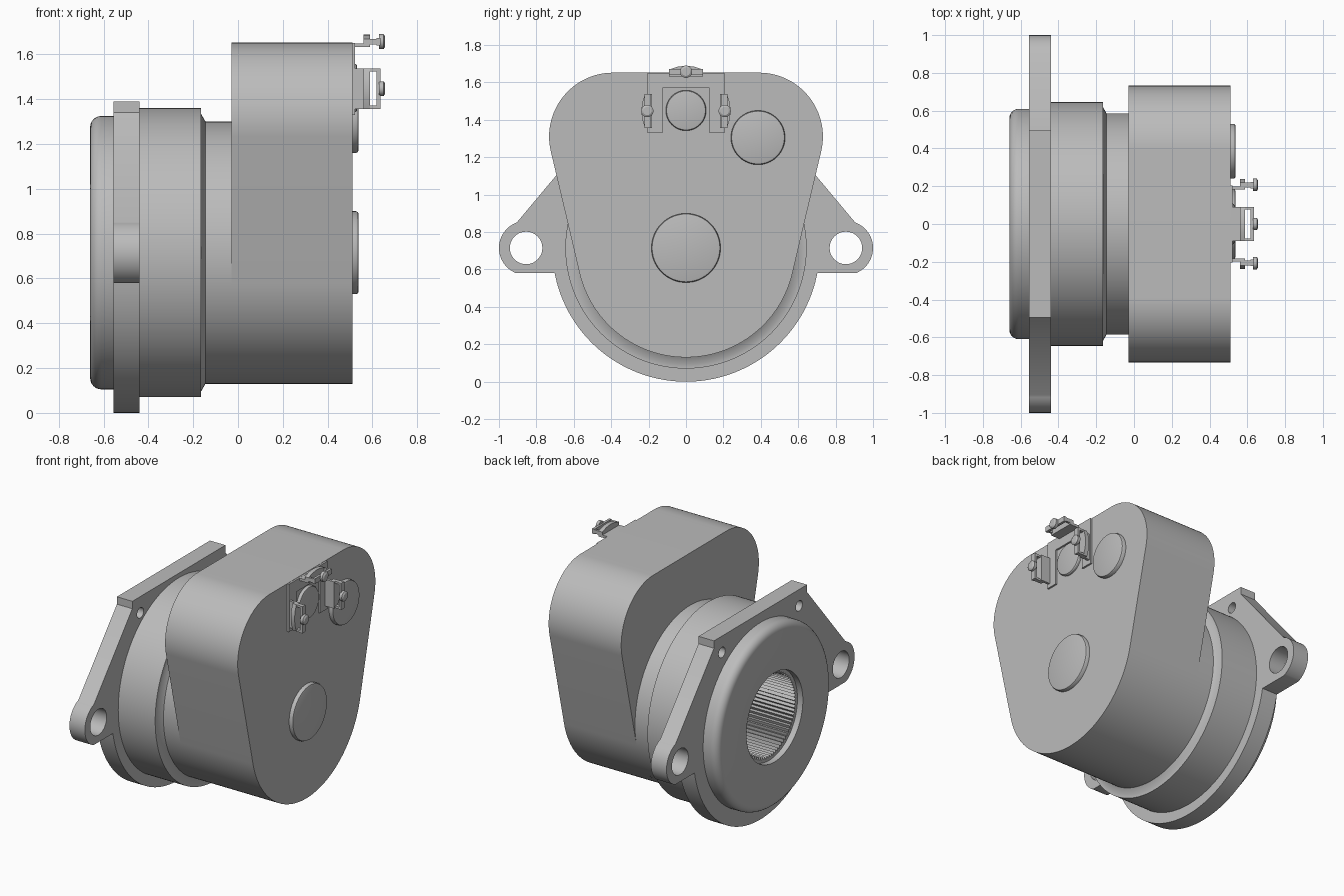
import bpy, bmesh
from math import sin, cos, radians, pi

cube = bpy.data.objects.get("Cube")
if cube:
    bpy.data.objects.remove(cube)

AXIS_Z = 0.715

grey = bpy.data.materials.new("cast grey")
grey.use_nodes = True
grey.diffuse_color = (0.5, 0.5, 0.5, 1)
grey.node_tree.nodes["Principled BSDF"].inputs["Base Color"].default_value = (0.5, 0.5, 0.5, 1)


def finish(name, bm):
    bmesh.ops.recalc_face_normals(bm, faces=bm.faces)
    mesh = bpy.data.meshes.new(name)
    bm.to_mesh(mesh)
    bm.free()
    mesh.materials.append(grey)
    obj = bpy.data.objects.new(name, mesh)
    bpy.context.collection.objects.link(obj)
    bpy.ops.object.select_all(action='DESELECT')
    obj.select_set(True)
    bpy.context.view_layer.objects.active = obj
    bpy.ops.object.shade_smooth_by_angle(angle=radians(30))
    return obj


def arc(y, z, r, start, end, steps=24):
    """Points in the y-z plane, angles in degrees."""
    angles = [radians(start + (end - start) * i / steps) for i in range(steps + 1)]
    return [(y + r * cos(a), z + r * sin(a)) for a in angles]


def circle(y, z, r, steps=48):
    return arc(y, z, r, 0, 360, steps)[:-1]


def rect(y0, y1, z0, z1):
    return [(y0, z0), (y1, z0), (y1, z1), (y0, z1)]


def mirrored(half):
    """Close a +y half outline, listed bottom to top, with its mirror image."""
    return half + [(-y, z) for y, z in reversed(half) if abs(y) > 1e-5]


def prism(name, x0, x1, outline, holes=()):
    """Extrude an outline with optional holes along x."""
    bm = bmesh.new()
    for loop in [outline, *holes]:
        verts = [bm.verts.new((x0, y, z)) for y, z in loop]
        for i, v in enumerate(verts):
            bm.edges.new((v, verts[i - 1]))
    bmesh.ops.triangle_fill(bm, edges=bm.edges[:], use_beauty=True, normal=(1, 0, 0))
    result = bmesh.ops.extrude_face_region(bm, geom=bm.faces[:], use_keep_orig=True)
    moved = [g for g in result["geom"] if isinstance(g, bmesh.types.BMVert)]
    bmesh.ops.translate(bm, verts=moved, vec=(x1 - x0, 0, 0))
    return finish(name, bm)


def lathe(name, profile, y=0, z=AXIS_Z, steps=64):
    """Turn (x, radius, tooth depth) points about an x axis, capping both ends."""
    bm = bmesh.new()
    rings = []
    for x, r, tooth in profile:
        ring = []
        for i in range(steps):
            a = 2 * pi * i / steps
            rr = r + tooth * (i % 2)
            ring.append(bm.verts.new((x, y + rr * cos(a), z + rr * sin(a))))
        rings.append(ring)
    for a, b in zip(rings, rings[1:]):
        for i in range(steps):
            bm.faces.new((a[i - 1], a[i], b[i], b[i - 1]))
    bm.faces.new(rings[0])
    bm.faces.new(rings[-1])
    return finish(name, bm)


# Round body with a splined socket in its rear face
rounded = [(-0.61 - 0.05 * cos(radians(a)), 0.56 + 0.05 * sin(radians(a)), 0)
           for a in range(0, 91, 15)]
lathe("body", [(-0.1, 0.265, 0.018), (-0.62, 0.265, 0.018), (-0.62, 0.3, 0), (-0.66, 0.3, 0),
               *rounded, (-0.5, 0.61, 0), (-0.5, 0.645, 0), (-0.165, 0.645, 0),
               (-0.165, 0.62, 0), (-0.145, 0.585, 0), (-0.03, 0.585, 0)], steps=144)

# Mounting flange with two ears and two small upper holes
flange_half = (arc(0, AXIS_Z, 0.715, -90, -10.9, 40)
               + arc(0.855, AXIS_Z, 0.145, -68.6, 70)
               + [(0.495, 1.34), (0.495, 1.39)])
flange_holes = [circle(0, AXIS_Z, 0.5)]
for side in (-1, 1):
    flange_holes.append(circle(side * 0.855, AXIS_Z, 0.087))
    flange_holes.append(circle(side * 0.41, 1.28, 0.035, 24))
prism("mounting_flange", -0.555, -0.44, mirrored(flange_half), flange_holes)

# Gear housing, wide above and round below
housing_half = (arc(0, AXIS_Z, 0.585, -90, -13.1, 40)
                + arc(0.39, 1.31, 0.342, -13.1, 90, 30))
prism("gear_housing", -0.03, 0.51, mirrored(housing_half))


# Raised covers on the housing face
def cover(name, y, z, r, height):
    lathe(name, [(0.5, r, 0), (0.51 + height * 0.6, r, 0), (0.51 + height * 0.9, r - 0.004, 0),
                 (0.51 + height, r - 0.012, 0)], y, z)


cover("shaft_cover", 0, AXIS_Z, 0.185, 0.028)
cover("motor_cover", 0.385, 1.305, 0.145, 0.028)
cover("terminal_boss", 0, 1.45, 0.108, 0.022)

# Thin U-shaped terminal plate
prism("terminal_plate", 0.505, 0.522,
      [(-0.205, 1.33), (-0.125, 1.33), (-0.125, 1.57), (0.125, 1.57), (0.125, 1.33),
       (0.205, 1.33), (0.205, 1.65), (-0.205, 1.65)])


# Screw terminals: u runs along the clamp, v points away from the plate
def terminal(name, y, z, out_y, out_z):
    def place(points):
        return [(y + u * out_z + v * out_y, z + u * out_y + v * out_z) for u, v in points]

    bowed = [(-0.09, -0.025), (0.09, -0.025), (0.09, 0.012), (0.045, 0.027),
             (0, 0.032), (-0.045, 0.027), (-0.09, 0.012)]
    prism(name + "_tab", 0.515, 0.565, place(rect(-0.09, 0.09, -0.025, -0.008)))
    prism(name + "_base", 0.56, 0.588, place(bowed))
    for n, u in enumerate((-0.083, 0.083)):
        prism(f"{name}_post_{n + 1}", 0.585, 0.622,
              place(rect(u - 0.007, u + 0.007, -0.013, 0.012)))
    prism(name + "_clamp", 0.618, 0.635, place(rect(-0.09, 0.09, -0.018, 0.016)))
    lathe(name + "_screw", [(0.63, 0.033, 0), (0.65, 0.033, 0), (0.657, 0.022, 0)], y, z, 24)


terminal("top_terminal", 0, 1.657, 0, 1)
terminal("rear_terminal", 0.207, 1.447, 1, 0)
terminal("front_terminal", -0.207, 1.447, -1, 0)
